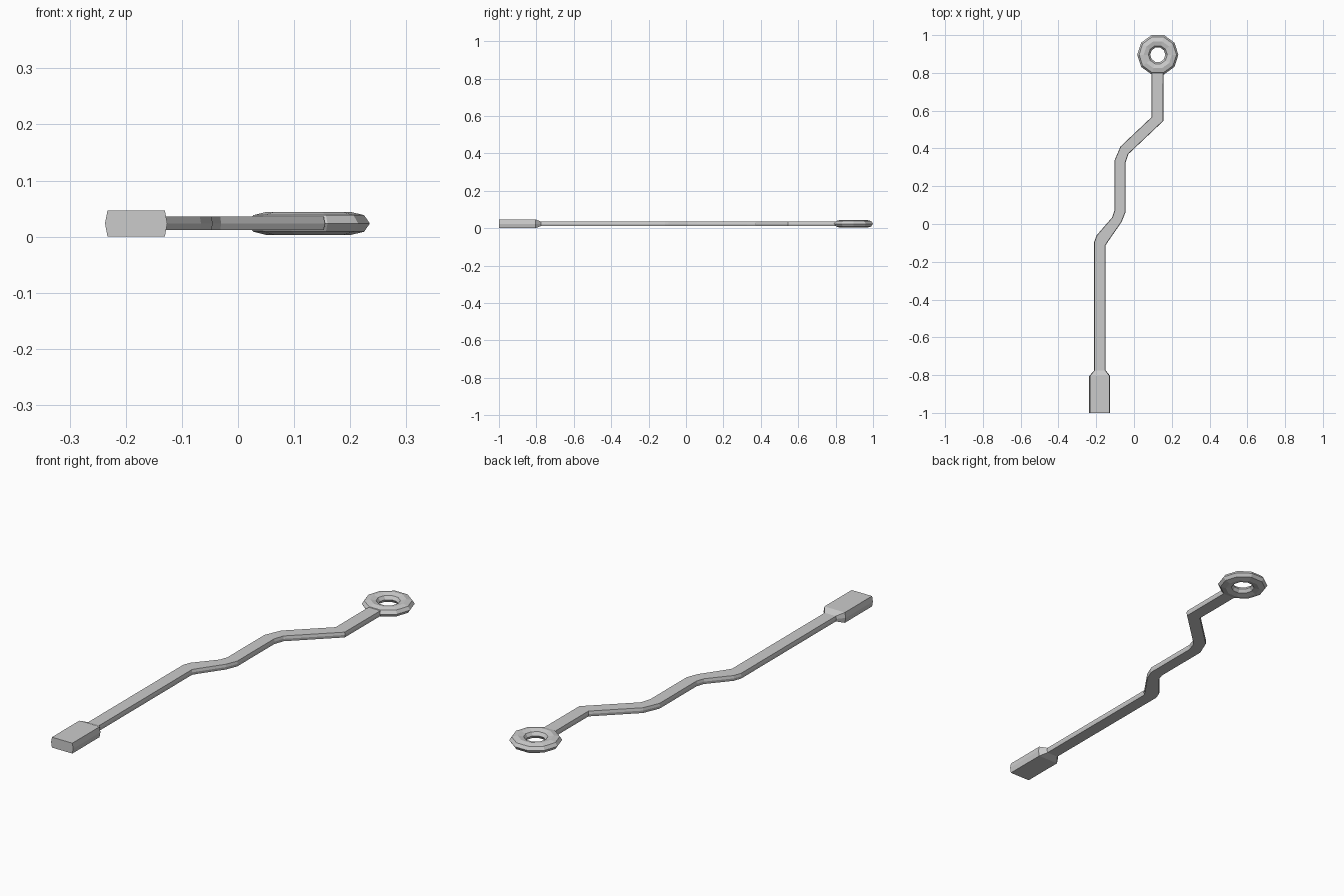
import bpy, bmesh

if "Cube" in bpy.data.objects:
    bpy.data.objects.remove(bpy.data.objects["Cube"])

ZC = 0.0235  # mid-height of every part


def loft(name, sections):
    """Loft a bar with six-sided sections: (left x, left y, right x, right y, half height)."""
    bm = bmesh.new()
    rings = []
    for lx, ly, rx, ry, h in sections:
        ring = []
        # slightly bulging sides: widest at mid-height
        for t, z in ((0, 0), (0.04, h), (0.96, h), (1, 0), (0.96, -h), (0.04, -h)):
            ring.append(bm.verts.new((lx + (rx - lx) * t, ly + (ry - ly) * t, ZC + z)))
        rings.append(ring)
    for a, b in zip(rings, rings[1:]):
        for i in range(6):
            j = (i + 1) % 6
            bm.faces.new((a[i], a[j], b[j], b[i]))
    bm.faces.new(rings[0])
    bm.faces.new(rings[-1])
    bmesh.ops.recalc_face_normals(bm, faces=bm.faces)
    mesh = bpy.data.meshes.new(name)
    bm.to_mesh(mesh)
    bm.free()
    obj = bpy.data.objects.new(name, mesh)
    bpy.context.collection.objects.link(obj)
    return obj


# Flat rod with the wide grip block at its front end
H = 0.012
loft("bent_rod_with_grip", [
    (-0.237, -1.0, -0.126, -1.0, 0.0235),
    (-0.237, -0.805, -0.126, -0.805, 0.0235),
    (-0.211, -0.775, -0.150, -0.775, H),
    (-0.211, -0.095, -0.150, -0.113, H),
    (-0.198, -0.060, -0.139, -0.095, H),
    (-0.116, 0.035, -0.066, 0.010, H),
    (-0.104, 0.070, -0.045, 0.062, H),
    (-0.104, 0.335, -0.045, 0.325, H),
    (-0.072, 0.410, -0.030, 0.370, H),
    (0.092, 0.565, 0.155, 0.545, H),
    (0.092, 0.825, 0.156, 0.825, H),
])

# Ten-sided flattened ring at the back end
bpy.ops.mesh.primitive_torus_add(major_segments=10, minor_segments=8,
                                 major_radius=0.0745, minor_radius=0.0345,
                                 location=(0.126, 0.896, ZC))
ring = bpy.context.object
ring.name = "end_ring"
ring.scale.z = 0.6
